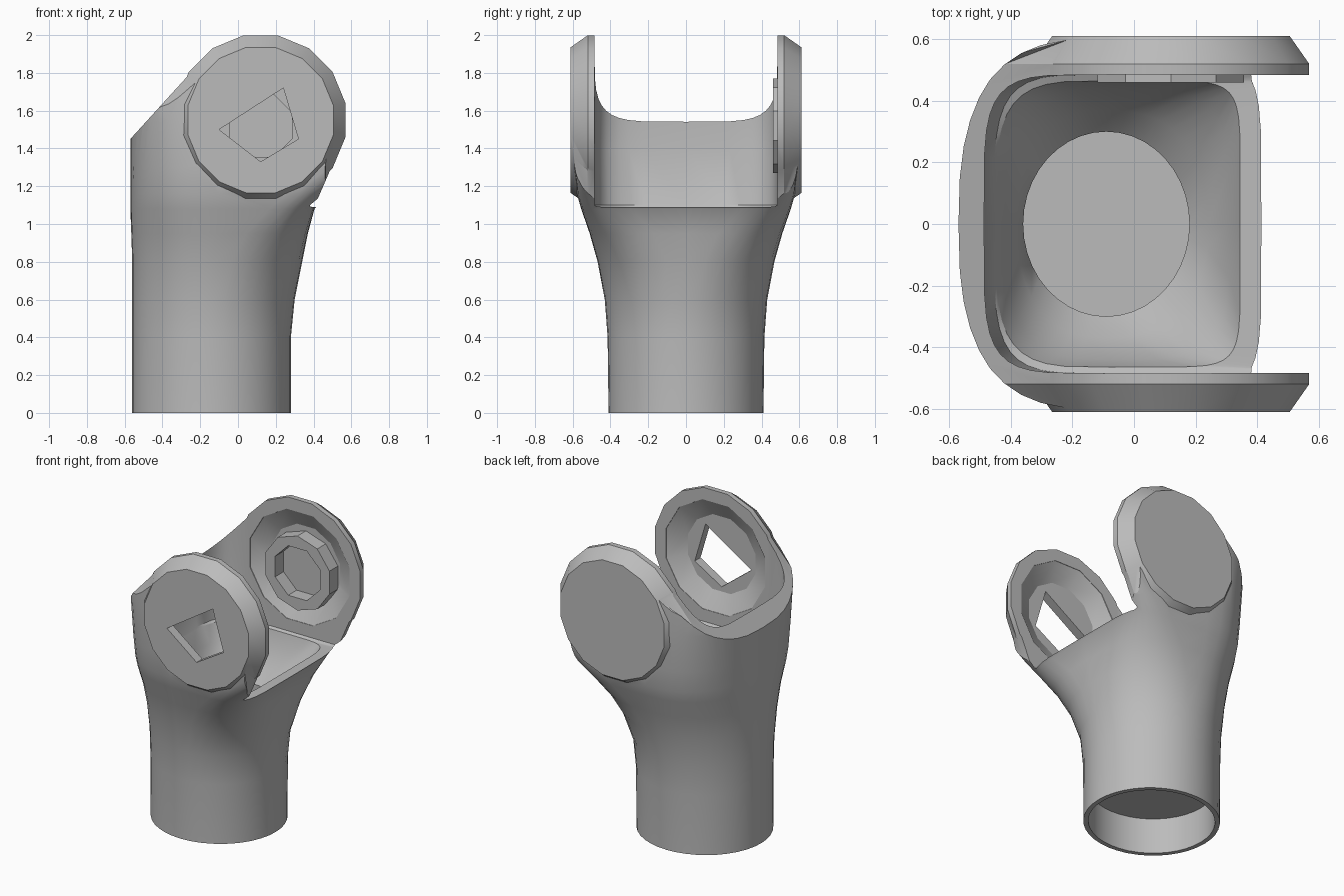
import bpy, bmesh, math
from mathutils import Vector

cube = bpy.data.objects.get("Cube")
if cube:
    bpy.data.objects.remove(cube, do_unlink=True)

grey = bpy.data.materials.new("plain grey")
grey.use_nodes = True
grey.diffuse_color = (0.5, 0.5, 0.5, 1)
grey.node_tree.nodes["Principled BSDF"].inputs["Base Color"].default_value = (0.5, 0.5, 0.5, 1)

EAR_X, EAR_Z = 0.12, 1.55


def loft(name, rings):
    """Closed solid through rings of 3D points."""
    bm = bmesh.new()
    loops = [[bm.verts.new(p) for p in ring] for ring in rings]
    n = len(loops[0])
    for a, b in zip(loops, loops[1:]):
        for i in range(n):
            j = (i + 1) % n
            bm.faces.new((a[i], a[j], b[j], b[i]))
    bm.faces.new(loops[0][::-1])
    bm.faces.new(loops[-1])
    bmesh.ops.recalc_face_normals(bm, faces=bm.faces)
    mesh = bpy.data.meshes.new(name)
    bm.to_mesh(mesh)
    bm.free()
    obj = bpy.data.objects.new(name, mesh)
    bpy.context.collection.objects.link(obj)
    return obj


def section(z, x0, x1, half_y, mid=-0.14, left=2.0, right=2.0, n=40):
    """Horizontal ring; left and right halves have their own squareness."""
    pts = []
    for i in range(n):
        a = 2 * math.pi * i / n
        c, s = math.cos(a), math.sin(a)
        power, reach = (right, x1 - mid) if c > 0 else (left, mid - x0)
        u = math.copysign(abs(c) ** (2 / power), c)
        v = math.copysign(abs(s) ** (2 / power), s)
        pts.append(Vector((mid + u * reach, v * half_y, z)))
    return pts


def disc(y, r, n=12, x=EAR_X, z=EAR_Z):
    """Upright ring facing along y."""
    return [Vector((x + r * math.cos(2 * math.pi * (i + 0.5) / n), y,
                    z + r * math.sin(2 * math.pi * (i + 0.5) / n))) for i in range(n)]


def outline(y, r):
    """Side outline: slanted rear rim running into the round ear top."""
    pts = [(-0.75, -0.2), (0.65, -0.2), (0.65, 1.0), (0.41, 1.105)]
    for i in range(9):
        a = math.radians(-25 + i * 162 / 8)
        pts.append((EAR_X + r * math.cos(a), EAR_Z + r * math.sin(a)))
    pts += [(-0.57, 1.45), (-0.75, 1.26)]
    return [Vector((x, y, z)) for x, z in pts]


def combine(target, tool, operation):
    """Apply a boolean, then discard the tool."""
    tool.hide_render = True
    mod = target.modifiers.new("boolean", 'BOOLEAN')
    mod.operation = operation
    mod.solver = 'EXACT'
    mod.object = tool
    bpy.context.view_layer.update()
    result = bpy.data.meshes.new_from_object(
        target.evaluated_get(bpy.context.evaluated_depsgraph_get()))
    target.modifiers.clear()
    target.data = result
    bpy.data.objects.remove(tool, do_unlink=True)


# Round stem flaring into a wide rounded fork
fork = loft("fork_bracket", [section(*s) for s in (
    (0.00, -0.56, 0.28, 0.41),
    (0.40, -0.56, 0.28, 0.415),
    (0.60, -0.56, 0.30, 0.43),
    (0.80, -0.56, 0.34, 0.468, -0.13, 2.1, 2.4),
    (0.95, -0.565, 0.37, 0.51, -0.12, 2.2, 3.4),
    (1.08, -0.57, 0.405, 0.555, -0.11, 2.4, 6.0),
    (1.16, -0.57, 0.47, 0.578, -0.1, 2.5, 8.0),
    (1.30, -0.57, 0.62, 0.592, -0.1, 2.6, 12.0),
    (1.55, -0.57, 0.70, 0.602, -0.1, 2.8, 14.0),
    (2.10, -0.57, 0.80, 0.602, -0.1, 2.8, 16.0))])

# Trim to the side outline
clip = loft("outline_cutter", [outline(y, r) for y, r in (
    (-0.70, 0.315), (-0.61, 0.378), (-0.52, 0.443),
    (0.52, 0.443), (0.61, 0.378), (0.70, 0.315))])
combine(fork, clip, 'INTERSECT')

# Bevelled round faces of the ears
for side in (-1, 1):
    ear = loft("ear", [disc(side * y, r, 16) for y, r in
                       ((0.45, 0.458), (0.52, 0.458), (0.611, 0.393))])
    combine(fork, ear, 'UNION')

# Slot between the ears, funnelling down into the hollow stem
hollow = loft("hollow_cutter", [section(*s) for s in (
    (0.28, -0.36, 0.18, 0.30, -0.09),
    (0.78, -0.36, 0.18, 0.30, -0.09),
    (0.86, -0.38, 0.24, 0.37, -0.09, 2.4, 2.4),
    (0.98, -0.42, 0.31, 0.44, -0.08, 3.2, 4.0),
    (1.09, -0.45, 0.345, 0.465, -0.08, 4.0, 8.0),
    (1.10, -0.455, 1.20, 0.485, -0.08, 4.5, 16.0),
    (1.40, -0.487, 1.20, 0.485, -0.08, 5.0, 16.0),
    (2.30, -0.487, 1.20, 0.485, -0.08, 5.0, 16.0))])
combine(fork, hollow, 'DIFFERENCE')

# Recess under the stem
recess = loft("base_cutter", [section(z, -0.53, 0.25, 0.38) for z in (-0.1, 0.24)])
combine(fork, recess, 'DIFFERENCE')

# Dished inner faces of the ears
for side in (-1, 1):
    dish = loft("dish_cutter", [disc(side * y, r) for y, r in
                                ((0.40, 0.40), (0.487, 0.38), (0.55, 0.26))])
    combine(fork, dish, 'DIFFERENCE')

# Four-sided hole through the front ear
corners = ((-0.10, 1.50), (0.12, 1.33), (0.32, 1.45), (0.24, 1.72))
hole = loft("hole_cutter", [[Vector((x, y, z)) for x, z in corners] for y in (-0.8, -0.4)])
combine(fork, hole, 'DIFFERENCE')

# Pivot boss with a socket inside the rear ear
boss = loft("boss", [disc(y, 0.25, 10, z=1.52) for y in (0.46, 0.58)])
combine(fork, boss, 'UNION')
socket = loft("socket_cutter", [disc(y, 0.18, 8, z=1.52) for y in (0.3, 0.55)])
combine(fork, socket, 'DIFFERENCE')

# Finish
fork.data.materials.clear()
fork.data.materials.append(grey)
bpy.ops.object.select_all(action='DESELECT')
fork.select_set(True)
bpy.context.view_layer.objects.active = fork
bpy.ops.object.shade_smooth_by_angle(angle=math.radians(28))
